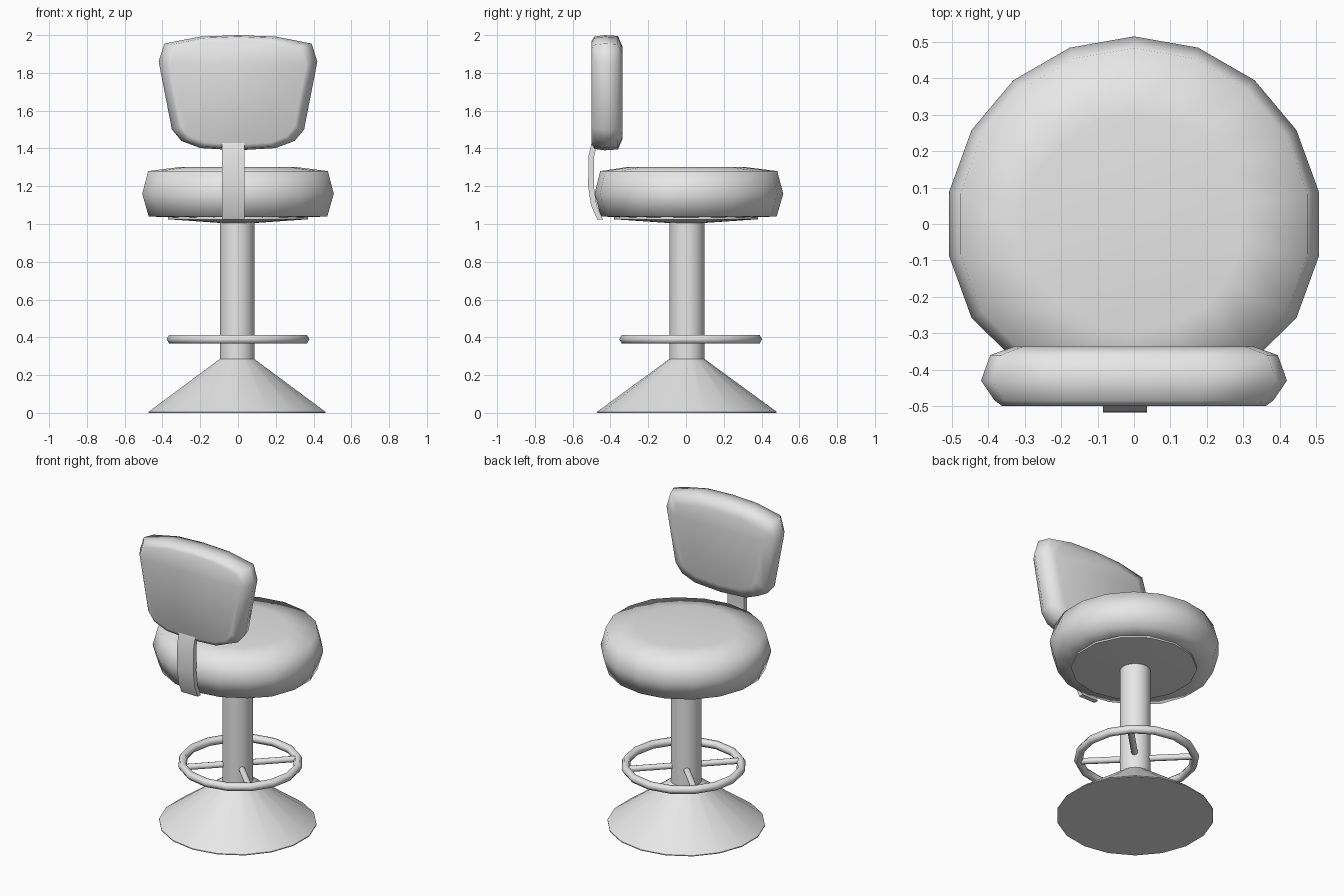
import bpy, bmesh, math
from mathutils import Vector

cube = bpy.data.objects.get("Cube")
if cube:
    bpy.data.objects.remove(cube, do_unlink=True)

grey = bpy.data.materials.new("light_grey")
grey.use_nodes = True
grey.diffuse_color = (0.8, 0.8, 0.8, 1)
grey.node_tree.nodes["Principled BSDF"].inputs["Base Color"].default_value = (0.8, 0.8, 0.8, 1)


def finish(name, bm, angle):
    """Turn a bmesh into a smooth-shaded object."""
    bmesh.ops.recalc_face_normals(bm, faces=bm.faces)
    mesh = bpy.data.meshes.new(name)
    bm.to_mesh(mesh)
    bm.free()
    mesh.materials.append(grey)
    obj = bpy.data.objects.new(name, mesh)
    bpy.context.collection.objects.link(obj)
    bpy.ops.object.select_all(action='DESELECT')
    obj.select_set(True)
    bpy.context.view_layer.objects.active = obj
    bpy.ops.object.shade_smooth_by_angle(angle=math.radians(angle))
    return obj


def loft(loops, caps=True, ring=False):
    """Skin a list of closed point loops."""
    bm = bmesh.new()
    rows = [[bm.verts.new(p) for p in loop] for loop in loops]
    n = len(rows[0])
    pairs = list(zip(rows, rows[1:]))
    if ring:
        pairs.append((rows[-1], rows[0]))
    for a, b in pairs:
        for i in range(n):
            j = (i + 1) % n
            bm.faces.new((a[i], a[j], b[j], b[i]))
    if caps and not ring:
        bm.faces.new(rows[0])
        bm.faces.new(rows[-1])
    return bm


def circle(r, z, sides, cx=0, cy=0):
    steps = [math.tau * i / sides + math.pi / 2 for i in range(sides)]
    return [(cx + r * math.cos(a), cy + r * math.sin(a), z) for a in steps]


def lathe(name, profile, sides, angle, cx=0, cy=0):
    return finish(name, loft([circle(r, z, sides, cx, cy) for r, z in profile]), angle)


# Conical foot and column
lathe("base_cone", [(0.475, 0), (0.475, 0.006), (0.093, 0.285)], 18, 35, -0.005, 0.005)
lathe("column", [(0.093, 0.27), (0.093, 1.02)], 18, 35, -0.005, 0.005)

# Round cushion, slightly flattened behind, and its mounting plate
cushion = lathe("seat_cushion", [(0.36, 1.035), (0.48, 1.04), (0.515, 1.16),
                                 (0.483, 1.28), (0.3, 1.303)], 18, 75)
for v in cushion.data.vertices:
    if v.co.y < -0.35:
        v.co.y *= 0.94
lathe("seat_plate", [(0.38, 1.045), (0.38, 1.025), (0.09, 1.005)], 14, 35)

# Footrest ring
SEG, TUBE = 16, 0.026
loops = []
for i in range(SEG):
    a = math.tau * i / SEG
    loop = []
    for k in range(6):
        t = math.tau * k / 6
        r = 0.352 + TUBE * math.cos(t)
        loop.append((r * math.cos(a), 0.025 + r * math.sin(a), 0.39 + TUBE * math.sin(t)))
    loops.append(loop)
finish("footrest_ring", loft(loops, ring=True), 75)

# Four spokes joining the ring to the column
for i in range(4):
    a = math.pi / 4 + i * math.pi / 2
    out = Vector((math.cos(a), math.sin(a), 0))
    side = Vector((-out.y, out.x, 0))
    loops = []
    for d in (0.07, 0.35):
        mid = out * d + Vector((0, 0.015, 0.39))
        loops.append([mid + side * 0.02 * math.cos(t) + Vector((0, 0, 0.02 * math.sin(t)))
                      for t in (math.tau * k / 8 for k in range(8))])
    finish(f"footrest_spoke_{i + 1}", loft(loops), 50)

# Padded backrest: one outline repeated through its thickness
half = [(0.2, 1.992), (0.39, 1.955), (0.42, 1.86), (0.35, 1.5), (0.3, 1.44), (0.2, 1.402)]
outline = [(0, 2.0)] + half + [(0, 1.39)] + [(-x, z) for x, z in reversed(half)]
MID = 1.695
levels = [(-0.5, 0.86, 0.9), (-0.485, 0.91, 0.975), (-0.43, 1, 1),
          (-0.36, 0.94, 0.985), (-0.336, 0.78, 0.8)]
finish("backrest", loft([[(x * sx, y, MID + (z - MID) * sz) for x, z in outline]
                         for y, sx, sz in levels]), 80)

# Bent strap carrying the backrest
path = [(-0.485, 1.43), (-0.501, 1.36), (-0.503, 1.2), (-0.488, 1.1), (-0.455, 1.025)]
loops = [[(-0.085, y - 0.015, z), (0.035, y - 0.015, z),
          (0.035, y + 0.015, z), (-0.085, y + 0.015, z)] for y, z in path]
finish("back_strap", loft(loops), 40)
